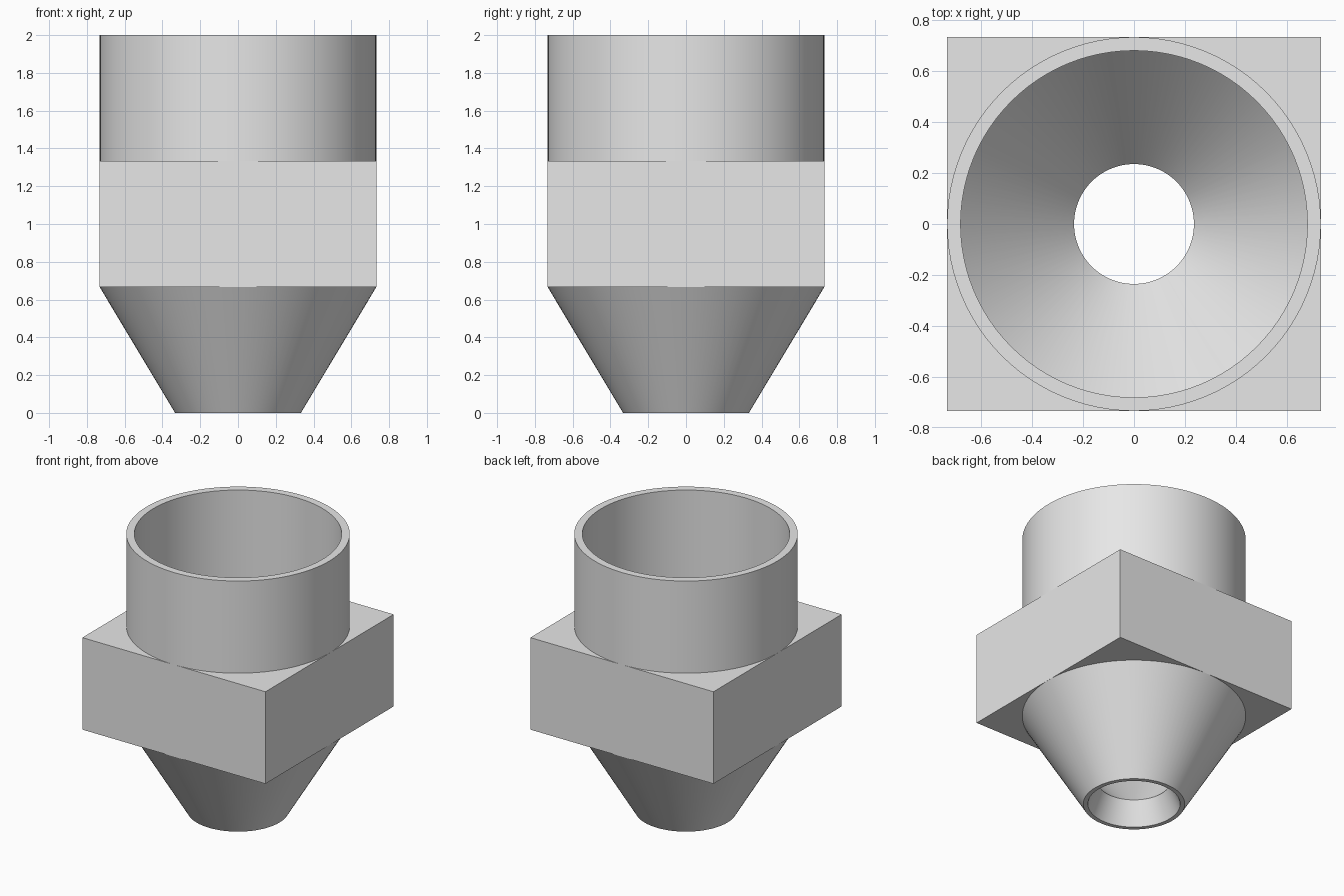
import bpy
import math

cube = bpy.data.objects.get("Cube")
if cube:
    bpy.data.objects.remove(cube, do_unlink=True)

SEGMENTS = 96
HALF = 0.733      # outer radius of the tube and half width of the block
BORE = 0.68       # inner radius of the tube
Z_LOW, Z_HIGH, Z_TOP = 0.667, 1.333, 2.0

grey = bpy.data.materials.new("light grey")
grey.use_nodes = True
grey.diffuse_color = (0.8, 0.8, 0.8, 1)
grey.node_tree.nodes["Principled BSDF"].inputs["Base Color"].default_value = (0.8, 0.8, 0.8, 1)


def lathe(name, profile):
    """Turn a closed (radius, height) profile around z."""
    n = len(profile)
    verts, faces = [], []
    for i in range(SEGMENTS):
        a = math.tau * i / SEGMENTS
        verts += [(r * math.cos(a), r * math.sin(a), z) for r, z in profile]
        j = (i + 1) % SEGMENTS
        for k in range(n):
            m = (k + 1) % n
            faces.append((i * n + k, j * n + k, j * n + m, i * n + m))
    mesh = bpy.data.meshes.new(name)
    mesh.from_pydata(verts, [], faces)
    mesh.materials.append(grey)
    obj = bpy.data.objects.new(name, mesh)
    bpy.context.collection.objects.link(obj)
    bpy.ops.object.select_all(action="DESELECT")
    obj.select_set(True)
    bpy.context.view_layer.objects.active = obj
    bpy.ops.object.shade_smooth_by_angle(angle=math.radians(25))
    return obj


# Hollow body: tapered nose, straight tube, and a bore with a narrow throat
lathe("nozzle_body", [
    (0.333, 0), (HALF, Z_LOW), (HALF, Z_TOP),
    (BORE, Z_TOP), (BORE, Z_LOW), (0.235, 0.167), (0.303, 0),
])

# Square block around the middle, drilled so the bore stays open
bpy.ops.mesh.primitive_cube_add(size=1, location=(0, 0, (Z_LOW + Z_HIGH) / 2))
block = bpy.context.object
block.name = "square_block"
block.scale = (2 * HALF, 2 * HALF, Z_HIGH - Z_LOW)
block.data.materials.append(grey)

bpy.ops.mesh.primitive_cylinder_add(vertices=SEGMENTS, radius=0.71, depth=2, location=(0, 0, 1))
cutter = bpy.context.object
cutter.name = "block_cutter"
cutter.data.materials.append(grey)

drill = block.modifiers.new("drill", "BOOLEAN")
drill.operation = "DIFFERENCE"
drill.solver = "EXACT"
drill.object = cutter

# Make the hole permanent and drop the cutter
bpy.ops.object.select_all(action="DESELECT")
block.select_set(True)
bpy.context.view_layer.objects.active = block
bpy.ops.object.modifier_apply(modifier=drill.name)
bpy.data.objects.remove(cutter, do_unlink=True)
